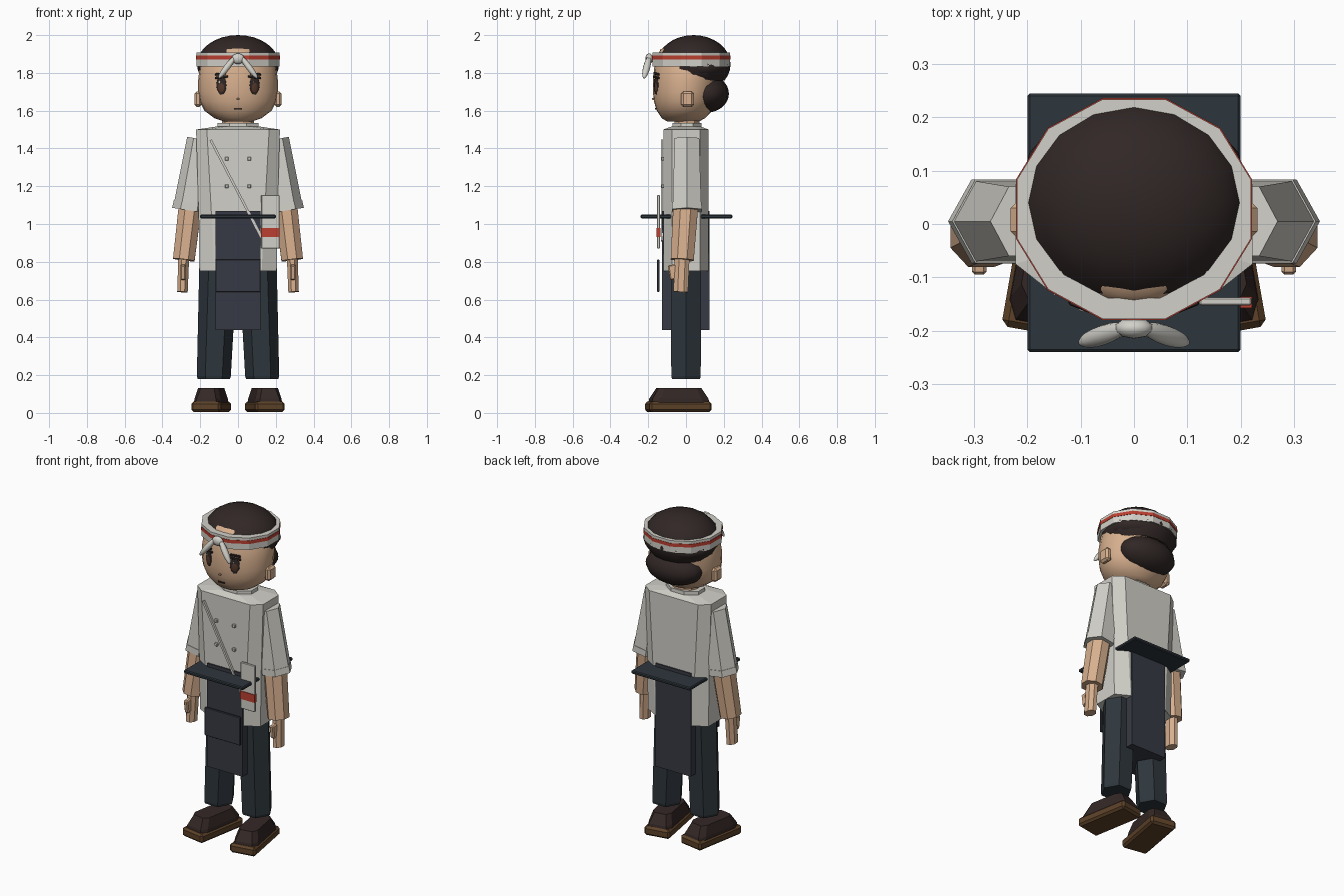
import bpy, bmesh, math
from mathutils import Vector, Matrix

if "Cube" in bpy.data.objects:
    bpy.data.objects.remove(bpy.data.objects["Cube"])

COLOURS = {
    "skin": (0.68, 0.43, 0.27), "hair brown": (0.03, 0.02, 0.019),
    "coat white": (0.64, 0.63, 0.58), "trouser navy": (0.027, 0.037, 0.046),
    "apron slate": (0.037, 0.042, 0.056), "red": (0.5, 0.05, 0.03),
    "sole brown": (0.11, 0.055, 0.022), "shoe brown": (0.034, 0.021, 0.019),
    "iris brown": (0.09, 0.04, 0.025),
}
MATS = {}
for key, c in COLOURS.items():
    MATS[key] = bpy.data.materials.new(key)
    MATS[key].diffuse_color = (*c, 1)


def finish(name, bm, mat, smooth=False):
    bmesh.ops.recalc_face_normals(bm, faces=bm.faces)
    for f in bm.faces:
        f.smooth = smooth
    me = bpy.data.meshes.new(name)
    bm.to_mesh(me)
    bm.free()
    me.materials.append(MATS[mat])
    ob = bpy.data.objects.new(name, me)
    bpy.context.collection.objects.link(ob)
    return ob


def loft(name, rings, mat, smooth=False):
    """Skin a list of equal-length point rings and cap both ends."""
    bm = bmesh.new()
    vs = [[bm.verts.new(p) for p in r] for r in rings]
    n = len(rings[0])
    for a, b in zip(vs, vs[1:]):
        for i in range(n):
            bm.faces.new((a[i], a[(i + 1) % n], b[(i + 1) % n], b[i]))
    bm.faces.new(vs[0])
    bm.faces.new(vs[-1])
    return finish(name, bm, mat, smooth)


def ellipse(cx, cy, z, rx, ry, n, off=0.0):
    return [(cx + rx * math.cos(math.tau * (i + off) / n),
             cy + ry * math.sin(math.tau * (i + off) / n), z) for i in range(n)]


def tube(name, p0, p1, r0, r1, n, mat, off=0.0):
    """Tapered prism between two points; each radius is an (x, y) pair."""
    p0, p1 = Vector(p0), Vector(p1)
    d = (p1 - p0).normalized()
    u = (Vector((1, 0, 0)) - d * d.x).normalized()
    v = d.cross(u)
    rings = [[p + u * x + v * y for x, y, _ in ellipse(0, 0, 0, *r, n, off)]
             for p, r in ((p0, r0), (p1, r1))]
    return loft(name, rings, mat)


def box(name, lo, hi, mat, bevel=0.0, rot=None):
    lo, hi = Vector(lo), Vector(hi)
    bm = bmesh.new()
    bmesh.ops.create_cube(bm, size=1)
    bmesh.ops.scale(bm, vec=hi - lo, verts=bm.verts)
    if bevel:
        bmesh.ops.bevel(bm, geom=bm.edges[:], offset=bevel, segments=1, affect='EDGES')
    if rot:
        bmesh.ops.transform(bm, matrix=rot, verts=bm.verts)
    bmesh.ops.translate(bm, vec=(lo + hi) / 2, verts=bm.verts)
    return finish(name, bm, mat)


def ball(name, c, r, mat, rot=Matrix(), keep=None, n=16):
    bm = bmesh.new()
    bmesh.ops.create_uvsphere(bm, u_segments=n, v_segments=n, radius=1)
    bmesh.ops.transform(bm, matrix=Matrix.Translation(c) @ rot @ Matrix.Diagonal((*r, 1)),
                        verts=bm.verts)
    if keep:
        bad = [f for f in bm.faces if not keep(f.calc_center_median())]
        bmesh.ops.delete(bm, geom=bad, context='FACES')
    return finish(name, bm, mat, True)


def octagon(z, hx, hy, cx, cy):
    return [(cx, -hy, z), (hx, -cy, z), (hx, cy, z), (cx, hy, z),
            (-cx, hy, z), (-hx, cy, z), (-hx, -cy, z), (-cx, -hy, z)]


# coat, collar and neck
loft("coat", [octagon(0.75, 0.205, 0.12, 0.125, 0.075), octagon(1.04, 0.208, 0.118, 0.14, 0.075),
              octagon(1.5, 0.222, 0.12, 0.165, 0.075), octagon(1.515, 0.12, 0.08, 0.07, 0.045)],
     "coat white")
loft("collar", [ellipse(0, 0.005, 1.49, 0.12, 0.085, 8, 0.5),
                ellipse(0, 0.005, 1.535, 0.118, 0.083, 8, 0.5)], "coat white")
loft("neck", [ellipse(0, 0.005, 1.5, 0.085, 0.07, 10), ellipse(0, 0.005, 1.58, 0.085, 0.07, 10)], "skin")
for x in (-0.06, 0.06):
    for z in (1.2, 1.345):
        box("button", (x - 0.01, -0.13, z - 0.01), (x + 0.01, -0.115, z + 0.01), "coat white", 0.003)

# diagonal strap
tube("strap", (-0.145, -0.127, 1.445), (0.135, -0.127, 0.91), (0.009, 0.009), (0.009, 0.009), 4,
     "coat white", 0.5)

# apron, waist slab, pocket and hanging towel
box("apron", (-0.12, -0.127, 0.44), (0.12, 0.125, 1.07), "apron slate")
box("waist_slab", (-0.2, -0.24, 1.03), (0.2, 0.245, 1.05), "trouser navy", 0.005)
box("pocket", (-0.12, -0.153, 0.64), (0.12, -0.14, 0.812), "apron slate", 0.003)
box("towel", (0.123, -0.153, 0.87), (0.22, -0.138, 1.153), "coat white", 0.003)
box("towel_stripe", (0.122, -0.157, 0.93), (0.221, -0.136, 0.978), "red")

# arms, legs and shoes on both sides
for s in (-1, 1):
    tube("sleeve", (s * 0.2, 0.005, 1.45), (s * 0.26, 0.005, 1.075), (0.07, 0.075), (0.085, 0.088), 6, "coat white")
    tube("cuff", (s * 0.2545, 0.005, 1.11), (s * 0.2605, 0.005, 1.072), (0.087, 0.09), (0.089, 0.091), 6, "coat white")
    tube("forearm", (s * 0.25, 0, 1.12), (s * 0.287, -0.02, 0.81), (0.066, 0.072), (0.062, 0.066), 8, "skin", 0.5)
    tube("hand", (s * 0.287, -0.02, 0.83), (s * 0.294, -0.028, 0.64), (0.031, 0.042), (0.03, 0.042), 8, "skin", 0.5)
    box("thumb", (s * 0.29 - 0.014, -0.09, 0.705), (s * 0.29 + 0.014, -0.045, 0.785), "skin", 0.006,
        Matrix.Rotation(0.15, 4, 'X'))
    loft("trouser_leg", [ellipse(s * 0.128, 0, 0.18, 0.085, 0.086, 6),
                         ellipse(s * 0.128, 0, 0.195, 0.09, 0.09, 6),
                         ellipse(s * 0.105, 0, 0.78, 0.1, 0.092, 6)], "trouser navy")
    turn = Matrix.Rotation(s * math.radians(10), 4, 'Z')
    box("sole", (s * 0.142 - 0.079, -0.207, 0.005), (s * 0.142 + 0.079, 0.127, 0.06),
        "sole brown", 0.012, turn)
    upper = loft("shoe", [octagon(0.05, 0.072, 0.155, 0.055, 0.12), octagon(0.075, 0.07, 0.15, 0.052, 0.11),
                          octagon(0.132, 0.055, 0.115, 0.035, 0.085)], "shoe brown")
    upper.matrix_world = Matrix.Translation((s * 0.142, -0.038, 0)) @ turn

# head: z, half width, front y, back y
HEAD = [(1.543, 0.075, -0.1, 0.07), (1.56, 0.125, -0.128, 0.1), (1.6, 0.178, -0.155, 0.14),
        (1.65, 0.203, -0.17, 0.16), (1.7, 0.211, -0.175, 0.17), (1.76, 0.211, -0.175, 0.18),
        (1.83, 0.203, -0.168, 0.19), (1.88, 0.175, -0.153, 0.17), (1.925, 0.11, -0.136, 0.1),
        (1.935, 0.06, -0.1, 0.05)]
loft("head", [ellipse(0, (f + b) / 2, z, w, (b - f) / 2, 24) for z, w, f, b in HEAD], "skin", True)

# hair: crown and back cap, sides and nape
ball("hair_cap", (0, 0.04, 1.845), (0.217, 0.196, 0.155), "hair brown",
     keep=lambda c: c.z > 1.89 or (c.y > -0.05 and c.z > 1.75))
ball("hair_back", (0, 0.075, 1.825), (0.212, 0.155, 0.08), "hair brown")
ball("hair_nape", (0, 0.11, 1.69), (0.178, 0.117, 0.1), "hair brown")


def hoop(name, z0, z1, grow, inner, mat):
    prof = [(z0, grow), (z1, grow), (z1, -inner), (z0, -inner)]
    bm = bmesh.new()
    rs = [[bm.verts.new(p) for p in ellipse(0, 0.028, z, 0.227 + g, 0.213 + g, 12, 0.5)] for z, g in prof]
    for k in range(4):
        a, b = rs[k], rs[(k + 1) % 4]
        for i in range(12):
            j = (i + 1) % 12
            bm.faces.new((a[i], a[j], b[j], b[i]))
    return finish(name, bm, mat)


# headband with stripe and front knot
hoop("headband", 1.835, 1.908, 0.0, 0.04, "coat white")
hoop("headband_stripe", 1.872, 1.892, 0.002, 0.01, "red")
ball("knot", (0, -0.195, 1.875), (0.036, 0.02, 0.028), "coat white", n=10)
for s in (-1, 1):
    ball("knot_tail", (s * 0.058, -0.208, 1.83), (0.017, 0.019, 0.075), "coat white",
         Matrix.Rotation(-s * 0.65, 4, 'Y') @ Matrix.Rotation(-0.2, 4, 'X'), n=10)

# face and ears
for s in (-1, 1):
    yaw = Matrix.Rotation(s * 0.38, 4, 'Z')
    out = yaw @ Vector((0, -1, 0))
    eye = Vector((s * 0.088, -0.157, 1.735))
    ball("eye", eye, (0.028, 0.005, 0.05), "hair brown", yaw)
    ball("iris", eye + out * 0.002 + Vector((0, 0, -0.012)), (0.019, 0.005, 0.028), "iris brown", yaw)
    ball("eye_glint", eye + out * 0.004 + Vector((-0.008, 0, 0.016)), (0.006, 0.004, 0.008), "coat white", yaw, n=8)
    for dx, dz, w in ((0.0, 0.042, 0.036), (0.004, 0.06, 0.03)):
        c = eye + Vector((s * dx, 0, dz))
        box("brow", c - Vector((w, 0.006, 0.006)), c + Vector((w, 0.006, 0.006)), "hair brown", 0.002,
            yaw @ Matrix.Rotation(s * 0.12, 4, 'Y'))
    box("ear", (s * 0.212 - 0.019, -0.026, 1.62), (s * 0.212 + 0.019, 0.042, 1.702), "skin", 0.012)
box("mouth", (-0.022, -0.164, 1.606), (0.022, -0.155, 1.613), "hair brown")
box("nose", (-0.007, -0.18, 1.657), (0.007, -0.165, 1.668), "skin", 0.003)

for m in bpy.data.materials:
    if m.users and not m.is_grease_pencil:
        m.use_nodes = True
        m.node_tree.nodes["Principled BSDF"].inputs["Base Color"].default_value = m.diffuse_color
